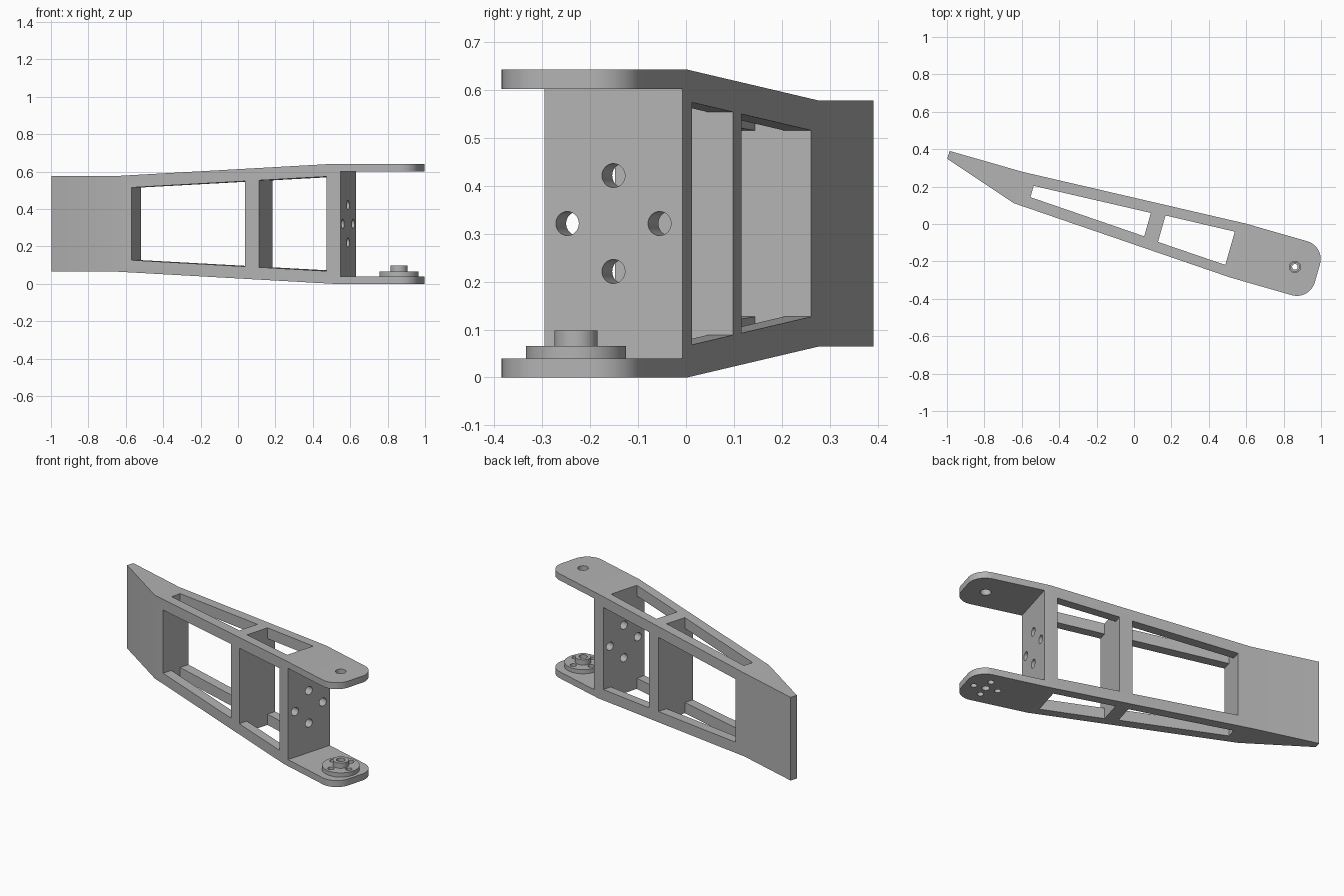
import bpy, bmesh, math
from mathutils import Matrix, Vector

if "Cube" in bpy.data.objects:
    bpy.data.objects.remove(bpy.data.objects["Cube"])

grey = bpy.data.materials.new("light grey")
grey.use_nodes = True
grey.diffuse_color = (0.45, 0.45, 0.45, 1)
grey.node_tree.nodes["Principled BSDF"].inputs["Base Color"].default_value = grey.diffuse_color

# Arm frame: x along the arm, y across it, z up; turned into place at the end
PLACE = Matrix.Translation((0.005, 0.016, 0)) @ Matrix.Rotation(math.radians(-16), 4, "Z")
MID = 0.321          # middle height
PIVOT = (0.89, 0)    # servo axis
PLATE = 0.066        # thickness of the top and bottom plates


def prism(name, points, axis, lo, hi):
    """Extrude a polygon along y (points are x, z) or z (points are x, y)."""
    bm = bmesh.new()
    place = {"Y": lambda p: (p[0], lo, p[1]), "Z": lambda p: (p[0], p[1], lo)}[axis]
    face = bm.faces.new([bm.verts.new(place(p)) for p in points])
    new = bmesh.ops.extrude_face_region(bm, geom=[face])["geom"]
    step = Vector((0, hi - lo, 0)) if axis == "Y" else Vector((0, 0, hi - lo))
    bmesh.ops.translate(bm, vec=step, verts=[g for g in new if isinstance(g, bmesh.types.BMVert)])
    return finish(name, bm)


def cylinder(name, radius, depth, matrix, sides=32):
    bm = bmesh.new()
    bmesh.ops.create_cone(bm, cap_ends=True, segments=sides, radius1=radius,
                          radius2=radius, depth=depth, matrix=matrix)
    return finish(name, bm)


def upright(name, radius, lo, hi, x, y):
    return cylinder(name, radius, hi - lo, Matrix.Translation((x, y, (lo + hi) / 2)))


def finish(name, bm):
    bmesh.ops.recalc_face_normals(bm, faces=bm.faces)
    mesh = bpy.data.meshes.new(name)
    bm.to_mesh(mesh)
    bm.free()
    mesh.materials.append(grey)
    obj = bpy.data.objects.new(name, mesh)
    bpy.context.collection.objects.link(obj)
    return obj


def boolean(obj, tool, operation="DIFFERENCE"):
    mod = obj.modifiers.new("cut", "BOOLEAN")
    mod.operation, mod.object, mod.solver = operation, tool, "EXACT"
    bpy.context.view_layer.objects.active = obj
    bpy.ops.object.modifier_apply(modifier=mod.name)
    bpy.data.objects.remove(tool)


def half_height(x):
    """Half the body height, which tapers toward the tail."""
    t = min(max((x + 0.65) / 1.223, 0), 1)
    return 0.256 + 0.065 * t


def arc(cx, cy, r, start):
    angles = [math.radians(start + 90 * i / 12) for i in range(13)]
    return [(cx + r * math.cos(a), cy + r * math.sin(a)) for a in angles]


# Body outline from above, with rounded tips at the fork
outline = [(-1.056, 0.043), (-0.65, -0.087), (0.573, -0.15)]
outline += arc(0.915, -0.05, 0.1, -90) + arc(0.915, 0.05, 0.1, 0)
outline += [(0.573, 0.15), (-0.65, 0.087), (-1.056, 0.087)]
frame = prism("arm_frame", outline, "Z", -0.1, 0.8)

# Taper of the height along the arm
stations = (-1.2, -0.65, 0.573, 1.2)
side = [(x, MID - half_height(x)) for x in stations]
side += [(x, MID + half_height(x)) for x in reversed(stations)]
boolean(frame, prism("side_taper", side, "Y", -0.5, 0.5), "INTERSECT")

# Side windows and the matching windows in the top and bottom plates
for x0, x1, w0, w1 in ((-0.572, 0.07, 0.0315, 0.065), (0.149, 0.529, 0.0735, 0.0925)):
    h0, h1 = half_height(x0) - PLATE, half_height(x1) - PLATE
    boolean(frame, prism("side_window", [(x0, MID - h0), (x1, MID - h1),
                                         (x1, MID + h1), (x0, MID + h0)], "Y", -0.5, 0.5))
    boolean(frame, prism("plate_window", [(x0, -w0), (x1, -w1), (x1, w1), (x0, w0)],
                         "Z", -0.2, 0.9))

# Fork gap
boolean(frame, prism("fork_gap", [(0.607, 0.04), (1.2, 0.04), (1.2, 0.602), (0.607, 0.602)],
                     "Y", -0.5, 0.5))

# Four bolt holes through the front bulkhead
for dy, dz in ((0.1, 0), (-0.1, 0), (0, 0.1), (0, -0.1)):
    turn = Matrix.Translation((0.57, dy, MID + dz)) @ Matrix.Rotation(math.pi / 2, 4, "Y")
    boolean(frame, cylinder("bolt_hole", 0.025, 0.2, turn))

# Servo horn: flange disc and hub
horn = upright("servo_horn", 0.105, 0.04, 0.066, *PIVOT)
boolean(horn, upright("hub", 0.045, 0.05, 0.098, *PIVOT), "UNION")

# Pivot holes, and screw holes shared by the horn and the bottom plate
boolean(frame, upright("top_pivot_hole", 0.03, 0.5, 0.8, *PIVOT))
boolean(frame, upright("bottom_pivot_hole", 0.022, -0.1, 0.1, *PIVOT))
boolean(horn, upright("bore", 0.015, -0.1, 0.2, *PIVOT))
boolean(horn, upright("bore_recess", 0.024, 0.07, 0.2, *PIVOT))
for dx, dy in ((1, 0), (-1, 0), (0, 1), (0, -1)):
    for part in (frame, horn):
        boolean(part, upright("screw_hole", 0.018, -0.1, 0.2,
                              PIVOT[0] + 0.071 * dx, PIVOT[1] + 0.071 * dy))

# Turn into place and shade
for part in (frame, horn):
    part.data.transform(PLACE)
    bpy.ops.object.select_all(action="DESELECT")
    part.select_set(True)
    bpy.context.view_layer.objects.active = part
    bpy.ops.object.shade_smooth_by_angle(angle=math.radians(30))
